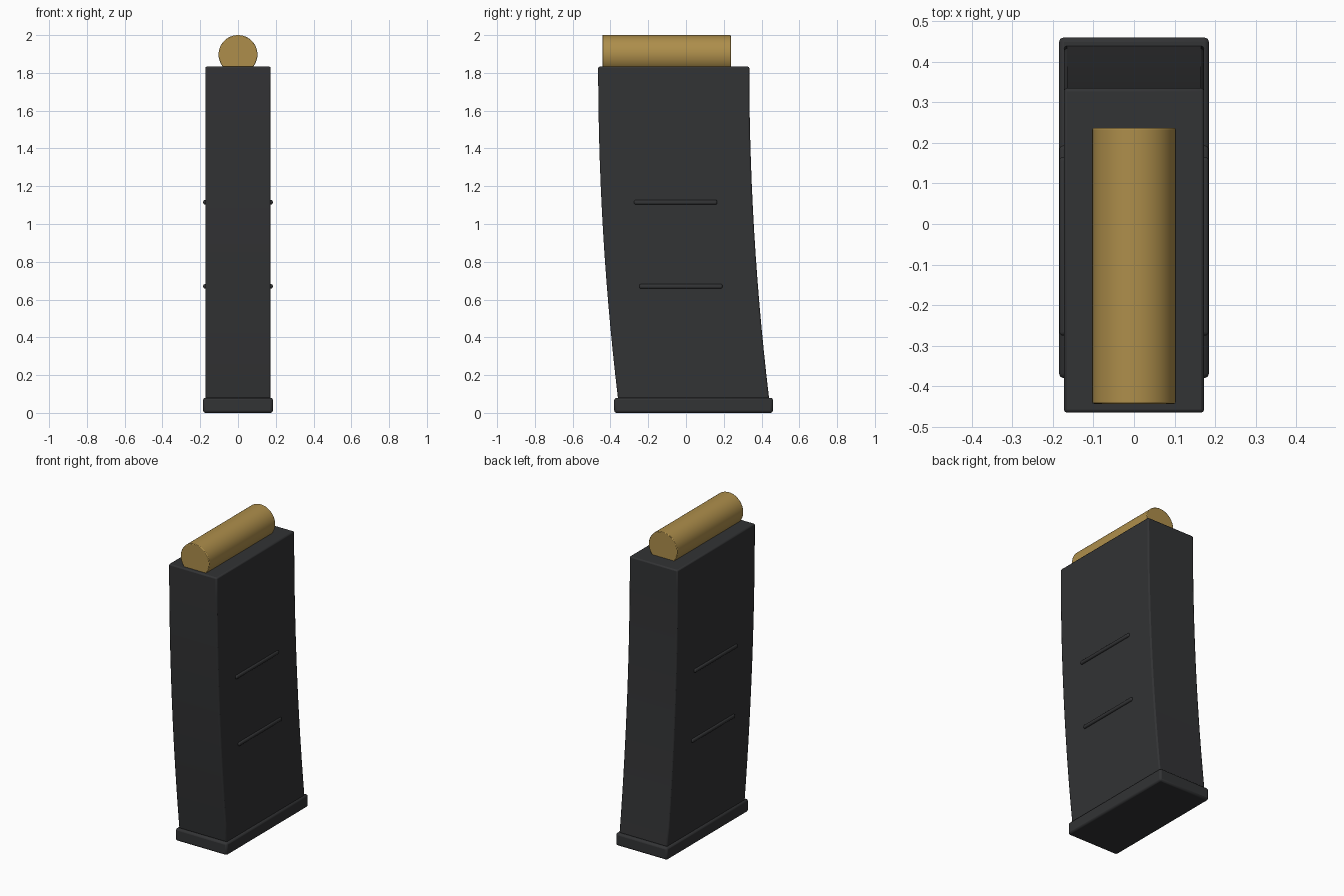
import bpy, bmesh, math
from mathutils import Matrix

if "Cube" in bpy.data.objects:
    bpy.data.objects.remove(bpy.data.objects["Cube"])


def material(name, rgb):
    m = bpy.data.materials.new(name)
    m.diffuse_color = (*rgb, 1)
    m.use_nodes = True
    m.node_tree.nodes["Principled BSDF"].inputs["Base Color"].default_value = m.diffuse_color
    return m


DARK = material("dark_polymer", (0.032, 0.033, 0.035))
BRASS = material("brass", (0.42, 0.27, 0.07))


def finish(name, bm, mat, bevel, segments=2):
    bmesh.ops.recalc_face_normals(bm, faces=bm.faces)
    me = bpy.data.meshes.new(name)
    bm.to_mesh(me)
    bm.free()
    ob = bpy.data.objects.new(name, me)
    bpy.context.collection.objects.link(ob)
    me.materials.append(mat)
    mod = ob.modifiers.new("bevel", 'BEVEL')
    mod.width, mod.segments = bevel, segments
    mod.limit_method, mod.angle_limit = 'ANGLE', math.radians(40)
    bpy.ops.object.select_all(action='DESELECT')
    ob.select_set(True)
    bpy.context.view_layer.objects.active = ob
    bpy.ops.object.shade_smooth_by_angle(angle=math.radians(35))
    return ob


def box(name, centre, size, bevel, segments=2):
    bm = bmesh.new()
    bmesh.ops.create_cube(bm, size=1, matrix=Matrix.Translation(centre) @ Matrix.Diagonal((*size, 1)))
    return finish(name, bm, DARK, bevel, segments)


TOP, BOTTOM = 1.833, 0.075


def body_y(z):
    t = (TOP - z) / (TOP - BOTTOM)
    return -0.065 + 0.105 * t * t


# curved body: rectangular sections swept along the curve
bm = bmesh.new()
rings = []
STEPS = 14
for i in range(STEPS + 1):
    z = BOTTOM + (TOP - BOTTOM) * i / STEPS
    y = body_y(z)
    rings.append([bm.verts.new((sx * 0.173, y + sy * 0.4, z))
                  for sx, sy in ((-1, -1), (1, -1), (1, 1), (-1, 1))])
for a, b in zip(rings, rings[1:]):
    for k in range(4):
        n = (k + 1) % 4
        bm.faces.new((a[k], a[n], b[n], b[k]))
bm.faces.new(rings[0])
bm.faces.new(rings[-1])
finish("body", bm, DARK, 0.008)

# floor plate
box("base_plate", (0, 0.04, 0.04), (0.37, 0.84, 0.08), 0.012)

# grip ribs on both sides
for level, (y, z) in enumerate(((-0.027, 0.67), (-0.055, 1.115))):
    for side, sx in (("left", -1), ("right", 1)):
        box(f"rib_{side}_{level}", (sx * 0.173, y, z), (0.022, 0.44, 0.024), 0.009, 3)

# cylinder lying in the top
bm = bmesh.new()
bmesh.ops.create_cone(bm, cap_ends=True, segments=48, radius1=0.103, radius2=0.103, depth=0.68,
                      matrix=Matrix.Translation((0, -0.103, 1.897)) @ Matrix.Rotation(math.pi / 2, 4, 'X'))
finish("top_cylinder", bm, BRASS, 0.004)
